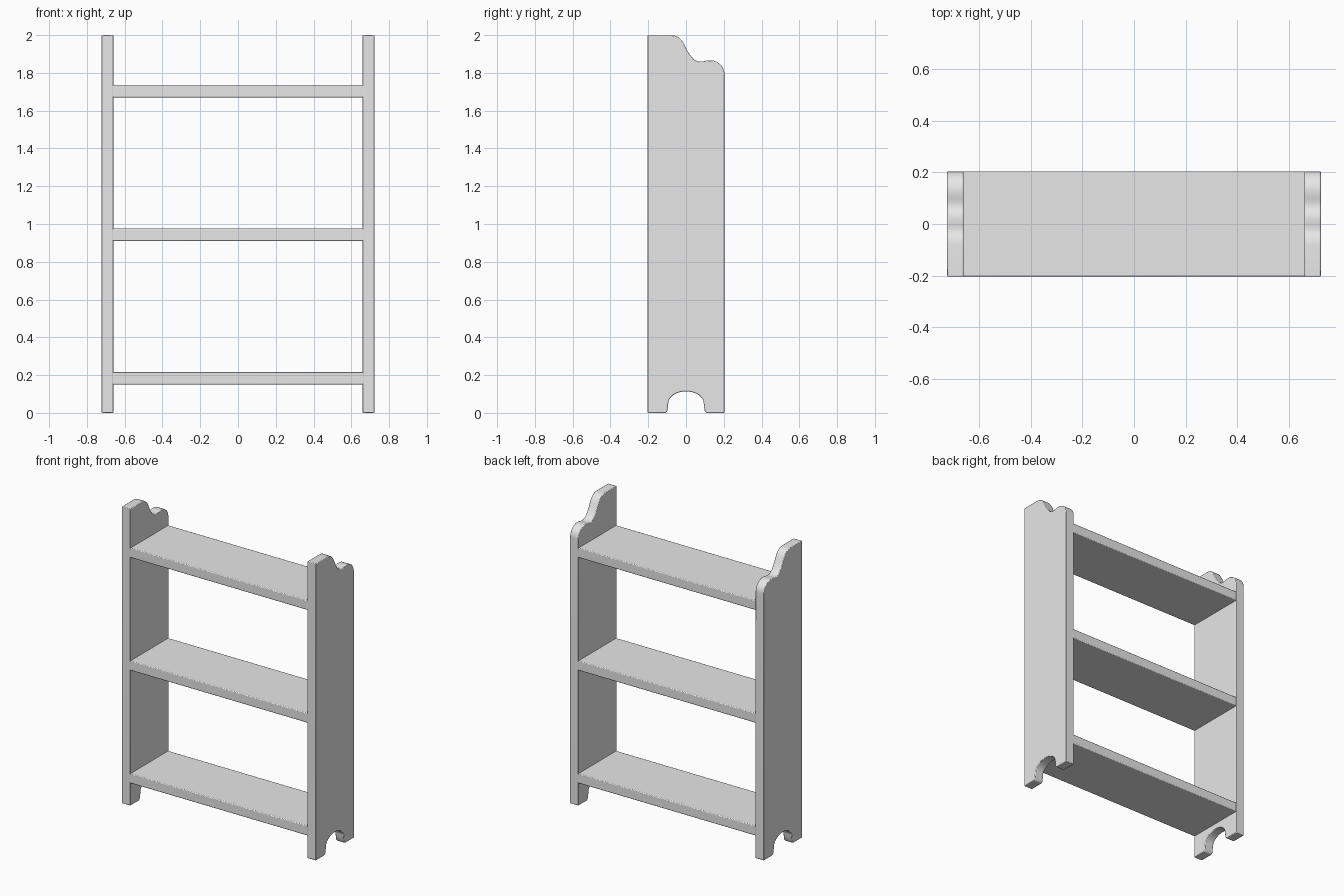
import bpy
import bmesh
import math
from mathutils import Vector
from mathutils.geometry import interpolate_bezier

cube = bpy.data.objects.get("Cube")
if cube:
    bpy.data.objects.remove(cube, do_unlink=True)

# Plain grey finish
GREY = (0.8, 0.8, 0.8, 1.0)
finish = bpy.data.materials.new("plain_grey")
finish.use_nodes = True
finish.diffuse_color = GREY
finish.node_tree.nodes["Principled BSDF"].inputs["Base Color"].default_value = GREY

HALF_DEPTH = 0.204
OUTER, INNER = 0.723, 0.66


def add_object(name, bm, bevel):
    bmesh.ops.recalc_face_normals(bm, faces=bm.faces)
    mesh = bpy.data.meshes.new(name)
    bm.to_mesh(mesh)
    bm.free()
    mesh.materials.append(finish)
    obj = bpy.data.objects.new(name, mesh)
    bpy.context.collection.objects.link(obj)
    mod = obj.modifiers.new("soft_edges", "BEVEL")
    mod.width = bevel
    mod.segments = 2
    mod.limit_method = "ANGLE"
    mod.angle_limit = math.radians(50)
    bpy.ops.object.select_all(action="DESELECT")
    obj.select_set(True)
    bpy.context.view_layer.objects.active = obj
    bpy.ops.object.shade_smooth_by_angle(angle=math.radians(35))
    return obj


def bezier(*points, steps=10):
    return [tuple(p) for p in interpolate_bezier(*(Vector(p) for p in points), steps)]


def side_profile():
    """Outline of an upright in (y, z): scrolled top, arched foot."""
    d = HALF_DEPTH
    pts = [(-d, 0), (-d, 2)]
    # Scroll: shoulder, sweep down, dip, rounded back corner
    pts += bezier((-0.08, 2), (-0.02, 2), (-0.01, 1.945), (0.012, 1.91))
    pts += bezier((0.012, 1.91), (0.035, 1.87), (0.055, 1.858), (0.085, 1.86))[1:]
    pts += bezier((0.085, 1.86), (0.105, 1.865), (0.125, 1.869), (0.145, 1.865), steps=6)[1:]
    pts += bezier((0.145, 1.865), (0.18, 1.855), (d, 1.83), (d, 1.79))[1:]
    # Arched cut-out between the feet
    pts += [(d, 0), (0.108, 0), (0.098, 0.012)]
    for i in range(19):
        a = math.pi * i / 18
        pts.append((0.094 * math.cos(a), 0.05 + 0.064 * math.sin(a)))
    return pts + [(-0.098, 0.012), (-0.108, 0)]


# Uprights
for name, sign in (("left_side", 1), ("right_side", -1)):
    bm = bmesh.new()
    face = bm.faces.new([bm.verts.new((sign * INNER, y, z)) for y, z in side_profile()])
    extruded = bmesh.ops.extrude_face_region(bm, geom=[face])["geom"]
    moved = [v for v in extruded if isinstance(v, bmesh.types.BMVert)]
    bmesh.ops.translate(bm, verts=moved, vec=(sign * (OUTER - INNER), 0, 0))
    add_object(name, bm, 0.004)

# Shelves, ends let slightly into the uprights
for name, z in (("bottom_shelf", 0.183), ("middle_shelf", 0.943), ("top_shelf", 1.703)):
    bm = bmesh.new()
    bmesh.ops.create_cube(bm, size=1)
    bmesh.ops.scale(bm, verts=bm.verts, vec=(2 * INNER + 0.02, 2 * HALF_DEPTH - 0.002, 0.065))
    bmesh.ops.translate(bm, verts=bm.verts, vec=(0, 0, z))
    add_object(name, bm, 0.005)
